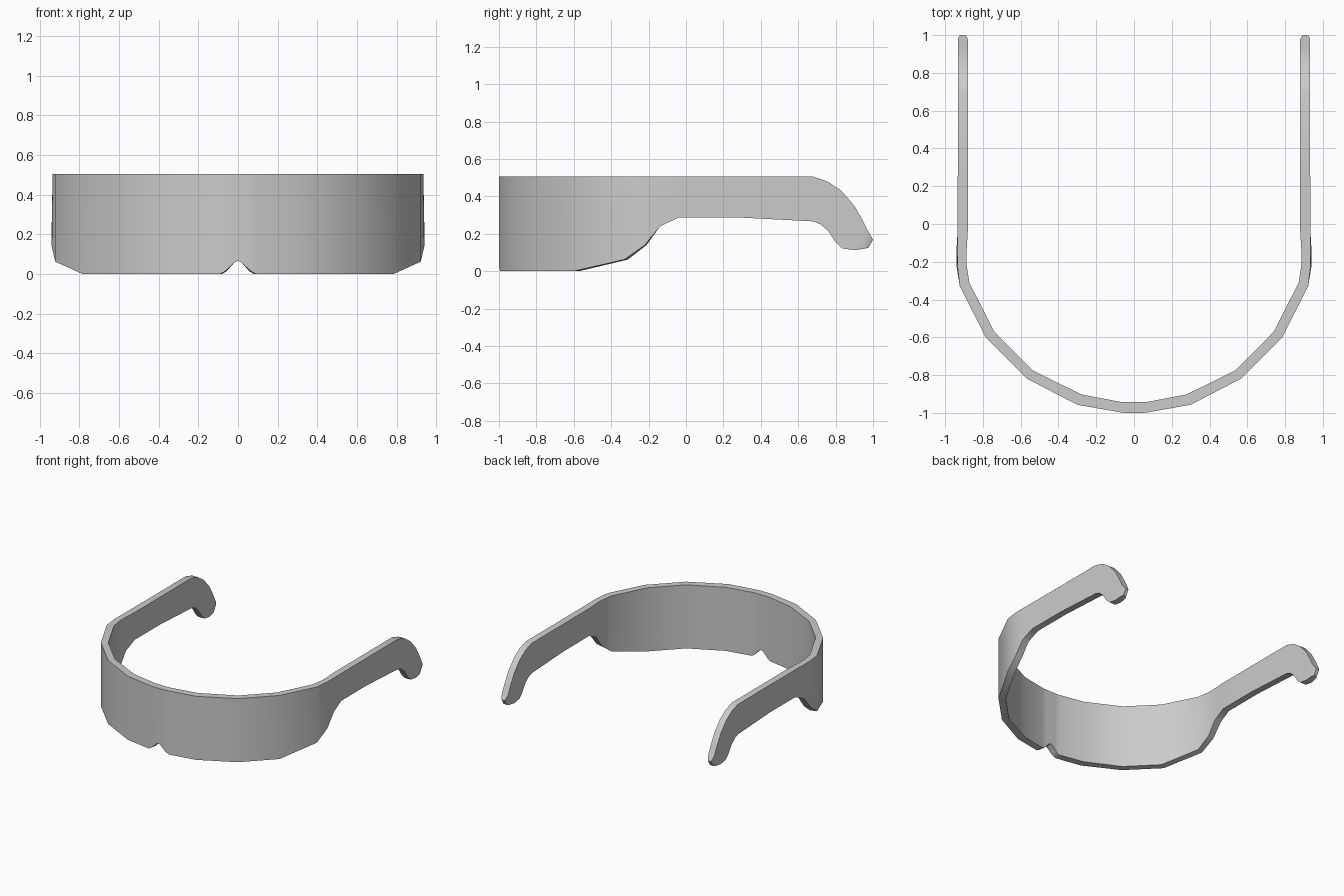
import bpy, bmesh

if "Cube" in bpy.data.objects:
    bpy.data.objects.remove(bpy.data.objects["Cube"])

# Curved front band, centre to temple: outer x, outer y, inner x, inner y, bottom z
TOP = 0.505
band = [
    (0.00, -1.0, 0.00, -0.943, 0.066),
    (0.022, -1.0, 0.02, -0.943, 0.056),
    (0.05, -1.0, 0.045, -0.943, 0.027),
    (0.068, -0.998, 0.06, -0.943, 0.012),
    (0.09, -0.994, 0.08, -0.94, 0.0),
    (0.30, -0.957, 0.28, -0.902, 0.0),
    (0.57, -0.817, 0.54, -0.773, 0.0),
    (0.785, -0.60, 0.74, -0.57, 0.0),
    (0.922, -0.33, 0.872, -0.31, 0.062),
    (0.94, -0.22, 0.887, -0.21, 0.14),
    (0.94, -0.14, 0.886, -0.14, 0.238),
    (0.934, -0.04, 0.88, -0.04, 0.287),
]
# Straight arm and ear hook: top y, top z, bottom y, bottom z
arm = [
    (0.28, TOP, 0.28, 0.287),
    (0.68, TOP, 0.68, 0.266),
    (0.76, 0.478, 0.72, 0.25),
    (0.83, 0.43, 0.76, 0.215),
    (0.90, 0.35, 0.80, 0.155),
    (0.95, 0.262, 0.835, 0.122),
    (0.975, 0.21, 0.90, 0.112),
]

# Each ring: outer top, outer bottom, inner bottom, inner top
rings = [[(min(xo, 0.935), yo, TOP), (xo, yo, zb), (xi, yi, zb), (xi, yi, TOP)]
         for xo, yo, xi, yi, zb in band]


def arm_ring(yt, zt, yb, zb, x0=0.88, x1=0.933):
    return [(x1, yt, zt), (x1, yb, zb), (x0, yb, zb), (x0, yt, zt)]


rings += [arm_ring(*a) for a in arm]
# Narrowed rounded tip
rings.append(arm_ring(0.988, 0.19, 0.955, 0.12, 0.884, 0.929))
rings.append(arm_ring(1.0, 0.168, 0.975, 0.125, 0.893, 0.92))

bm = bmesh.new()
loops = [[bm.verts.new(p) for p in r] for r in rings]
for a, b in zip(loops, loops[1:]):
    for i in range(4):
        j = (i + 1) % 4
        bm.faces.new((a[i], a[j], b[j], b[i]))
bm.faces.new(loops[-1])
bmesh.ops.recalc_face_normals(bm, faces=bm.faces[:])
# The half shell is open at the centre, so check the front faces outward
bm.faces.ensure_lookup_table()
if bm.faces[0].normal.y > 0:
    bmesh.ops.reverse_faces(bm, faces=bm.faces[:])

mesh = bpy.data.meshes.new("visor_frame")
bm.to_mesh(mesh)
bm.free()
frame = bpy.data.objects.new("visor_frame", mesh)
bpy.context.collection.objects.link(frame)

# Mirror to the left side, then smooth the band while keeping rims sharp
bpy.context.view_layer.objects.active = frame
frame.select_set(True)
mirror = frame.modifiers.new("mirror", "MIRROR")
mirror.use_clip = True
bpy.ops.object.modifier_apply(modifier="mirror")
bpy.ops.object.shade_smooth_by_angle(angle=0.52)
